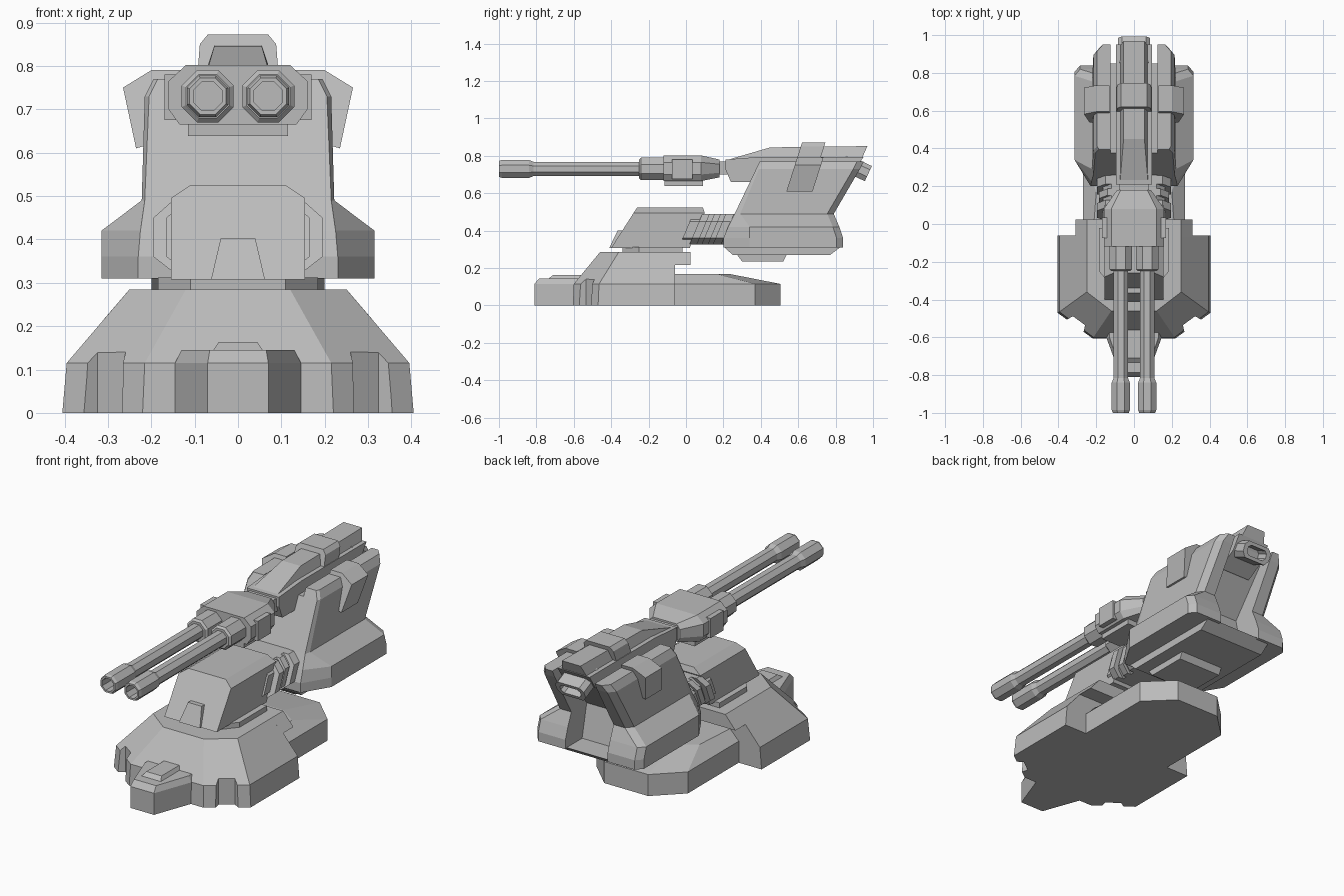
import bpy, bmesh, math
from mathutils import Vector

if "Cube" in bpy.data.objects:
    bpy.data.objects.remove(bpy.data.objects["Cube"])

grey = bpy.data.materials.new("hull_grey")
grey.use_nodes = True
colour = (0.5, 0.5, 0.5, 1)
grey.diffuse_color = colour
grey.node_tree.nodes["Principled BSDF"].inputs["Base Color"].default_value = colour


def loft(name, rings, closed=False):
    """Skin a stack of equal-length rings; cap the ends unless closed."""
    bm = bmesh.new()
    rows = [[bm.verts.new(p) for p in ring] for ring in rings]
    n = len(rows[0])
    pairs = list(zip(rows, rows[1:] + rows[:1] if closed else rows[1:]))
    for a, b in pairs:
        for i in range(n):
            j = (i + 1) % n
            bm.faces.new((a[i], a[j], b[j], b[i]))
    if not closed:
        bm.faces.new(rows[0])
        bm.faces.new(rows[-1])
    bmesh.ops.recalc_face_normals(bm, faces=bm.faces)
    mesh = bpy.data.meshes.new(name)
    bm.to_mesh(mesh)
    bm.free()
    mesh.materials.append(grey)
    ob = bpy.data.objects.new(name, mesh)
    bpy.context.collection.objects.link(ob)
    return ob


def sym(half):
    """Complete a half outline, listed on +x, across x = 0."""
    return half + [(-a, b) for a, b in reversed(half)]


def plan(outline, z):
    return [(x, y, z) for x, y in outline]


def cross(outline, y, lean=0, z0=0):
    """Section in the xz plane, leaning backward with height."""
    return [(x, y + lean * (z - z0), z) for x, z in outline]


def side_prism(name, profile, w_low, w_top=None, z_split=9):
    """Side profile in yz, spread to both sides; narrower above z_split."""
    w_top = w_low if w_top is None else w_top
    return loft(name, [[(s * (w_top if z > z_split else w_low), y, z) for y, z in profile]
                       for s in (-1, 1)])


def box(name, x0, x1, y0, y1, z0, z1):
    return loft(name, [[(x0, y0, z), (x1, y0, z), (x1, y1, z), (x0, y1, z)] for z in (z0, z1)])


def cut(target, cutter):
    """Subtract a cutter, bake the result and drop the cutter."""
    cutter.hide_render = True
    mod = target.modifiers.new("cut", "BOOLEAN")
    mod.operation, mod.object, mod.solver = "DIFFERENCE", cutter, "EXACT"
    bpy.context.view_layer.update()
    dg = bpy.context.evaluated_depsgraph_get()
    mesh = bpy.data.meshes.new_from_object(target.evaluated_get(dg))
    target.modifiers.clear()
    target.data = mesh
    bpy.data.objects.remove(cutter)


# Base hull with notched front corners
hull = loft("base_hull", [
    plan(sym([(.405, -.06), (.405, -.47), (.22, -.605)]), 0),
    plan(sym([(.395, -.06), (.395, -.465), (.215, -.6)]), .115),
    plan(sym([(.25, -.06), (.25, -.36), (.12, -.46)]), .285)])
for s in (-1, 1):
    mid = Vector((s * .312, -.54))
    along = Vector((s * .185, .135)).normalized()
    out = Vector((s * .135, -.185)).normalized()
    corners = [mid + along * a + out * d for a, d in
               ((-.06, .08), (.06, .08), (.06, .01), (.04, -.035), (-.04, -.035), (-.06, .01))]
    cut(hull, loft("notch_cutter", [plan(corners, z) for z in (-.1, .4)]))

# Overhanging rear ledge of the hull
loft("hull_rear_ledge", [cross(sym([(.31, .215), (.25, .285)]), y) for y in (-.07, .025)])

# Prow with hatch
prow = sym([(.145, -.55), (.145, -.605), (.07, -.81)])
prow_top = sym([(.13, -.5), (.13, -.6), (.065, -.785)])
loft("prow", [plan(prow, 0), plan(prow, .115), plan(prow_top, .145)])
loft("prow_hatch", [plan(sym([(.06, -.5), (.06, -.74)]), .14),
                    plan(sym([(.045, -.5), (.045, -.71)]), .163)])

# Rear foot plate
foot = sym([(.27, -.1), (.27, .37), (.13, .505)])
foot_top = sym([(.22, -.1), (.2, .17), (.1, .24)])
loft("rear_foot", [plan(foot, 0), plan(foot, .115), plan(foot_top, .167)])

# Turret ring and cabin
loft("turret_ring", [plan(sym([(.185, -.02), (.185, -.25), (.11, -.34)]), z) for z in (.28, .312)])
loft("cabin", [
    plan(sym([(.155, .02), (.155, -.4)]), .308),
    plan(sym([(.155, .1), (.155, -.28)]), .495),
    plan(sym([(.11, .09), (.11, -.26)]), .525)])
loft("cabin_vent", [plan(sym([(.062, -.3), (.062, -.41)]), .308),
                    plan(sym([(.04, -.25), (.04, -.365)]), .402)])

# Ribbed connector between cabin and rear body
def collar(w):
    return sym([(w - .045, .325), (w, .36), (w, .45), (w - .045, .49)])


def connector(name, w, y0, y1):
    loft(name, [cross(collar(w), y, .42, .33) for y in (y0, y1)])


connector("connector_core", .165, -.03, .24)
connector("front_rib", .195, .02, .06)
connector("middle_rib", .185, .085, .12)
connector("rear_rib", .195, .145, .19)

# Rear body: two side blocks joined by a recessed core
levels = [  # z, front, front of outer wall, outer x, shoulder x, back
    (.31, .2, .34, .315, .23, .84), (.36, .2, .34, .315, .23, .84),
    (.42, .225, .34, .315, .225, .82), (.49, .26, .29, .222, .215, .79),
    (.73, .375, .39, .215, .205, .93), (.77, .395, .41, .195, .185, .95)]
for s, side in ((1, "left"), (-1, "right")):
    loft(side + "_body_block", [
        [(s * x, y, z) for x, y in ((.125, f), (sh, f), (o, fo), (o, b - .035), (o - .03, b), (.125, b))]
        for z, f, fo, o, sh, b in levels])
    # Shoulder clamp hugging the block
    clamp = [(s * x, z) for x, z in
             ((.13, .74), (.13, .79), (.2, .79), (.265, .75), (.235, .61), (.2, .62))]
    loft(side + "_shoulder_clamp", [cross(clamp, y, .32, .62) for y in (.54, .68)])

side_prism("body_core", [(.2, .31), (.2, .36), (.26, .49), (.375, .73), (.85, .73), (.66, .49), (.7, .31)], .13)
side_prism("body_floor", [(.2, .315), (.25, .27), (.77, .27), (.83, .315)], .2)
side_prism("belly_plate", [(.27, .275), (.3, .235), (.52, .235), (.54, .275)], .13)

# Spine along the top
side_prism("spine_base", [(.21, .78), (.21, .73), (.24, .66), (.8, .66), (.9, .72), (.95, .795), (.4, .795)], .095)
side_prism("spine_ridge", [(.21, .775), (.45, .845), (.97, .852), (.94, .785), (.4, .785)], .075, .055, .8)
band = sym([(.095, .76), (.088, .85), (.07, .872)])
loft("spine_clamp", [cross(band, y, .32, .87) for y in (.62, .745)])

# Rear exhaust: slanted hollow frame
axis = Vector((0, .9, -.42))
lift = Vector((0, .42, .9))
mouth = Vector((0, .975, .705))


def vent_ring(w, h, depth):
    pts = sym([(w * .75, -h), (w, -h * .4), (w, h * .5), (w * .75, h)])
    return [mouth + Vector((a, 0, 0)) + lift * b + axis * depth for a, b in pts]


loft("rear_exhaust", [vent_ring(.085, .045, -.15), vent_ring(.085, .045, 0),
                      vent_ring(.06, .027, 0), vent_ring(.06, .027, -.07)])

# Gun housing
face = sym([(.135, .665), (.16, .70), (.16, .765), (.12, .802)])
tail = sym([(.075, .685), (.09, .71), (.09, .755), (.07, .78)])
loft("gun_housing", [cross(face, -.12), cross(face, .08), cross(tail, .18)])
box("housing_neck", -.08, .08, .15, .24, .7, .77)
box("housing_underplate", -.115, .115, -.115, .09, .638, .668)
for s, side in ((1, "left"), (-1, "right")):
    box(side + "_housing_lug", s * .14, s * .17, -.075, .035, .675, .78)


# Twin barrels with collars and bored muzzles
def barrel(name, cx, profile):
    k = 1 / math.cos(math.pi / 8)
    angles = [(i + .5) * math.pi / 4 for i in range(8)]
    loft(name, [[(cx + r * k * math.cos(a), y, .73 + r * k * math.sin(a)) for a in angles]
                for y, r in profile])


for s, side in ((1, "left"), (-1, "right")):
    barrel(side + "_barrel", s * .07, [
        (-.7, .033), (-1, .033), (-1, .042), (-.985, .048), (-.84, .048), (-.815, .038), (-.24, .038)])
    barrel(side + "_barrel_collar", s * .07, [(-.25, .05), (-.24, .06), (-.14, .06), (-.11, .06)])
